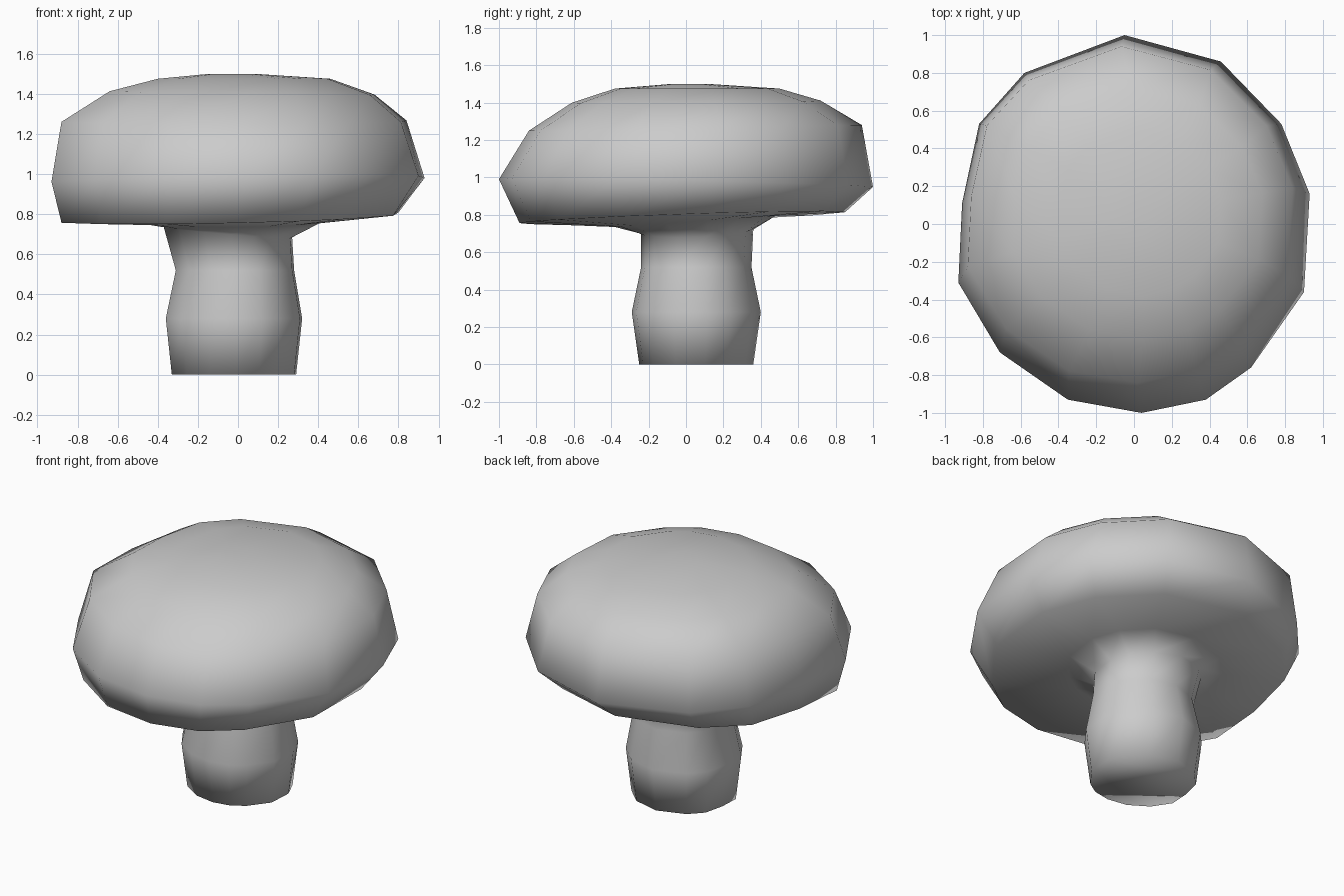
import bpy, bmesh

cube = bpy.data.objects.get("Cube")
if cube:
    bpy.data.objects.remove(cube, do_unlink=True)

grey = bpy.data.materials.new("plain_grey")
grey.use_nodes = True
grey.diffuse_color = (0.6, 0.6, 0.6, 1)
grey.node_tree.nodes["Principled BSDF"].inputs["Base Color"].default_value = (0.6, 0.6, 0.6, 1)

# Irregular rim of the cap, seen from above
RIM = [(-0.05, 1.0), (-0.58, 0.80), (-0.82, 0.53), (-0.91, 0.11), (-0.93, -0.31),
       (-0.71, -0.68), (-0.35, -0.93), (0.04, -1.0), (0.38, -0.93), (0.62, -0.76),
       (0.90, -0.36), (0.93, 0.16), (0.78, 0.53), (0.46, 0.86)]

# Rings from the foot up and over the cap: x min, x max, y min, y max, z, tilt in x, tilt in y
RINGS = [
    (-0.33, 0.29, -0.25, 0.36, 0.00, 0, 0),           # foot
    (-0.36, 0.32, -0.29, 0.40, 0.28, 0, 0),           # stem bulge
    (-0.31, 0.28, -0.24, 0.35, 0.52, 0, 0),           # stem waist
    (-0.37, 0.27, -0.24, 0.36, 0.71, -0.03, 0.01),    # neck
    (-0.50, 0.42, -0.38, 0.48, 0.765, 0.0, 0.03),     # flare into the cap
    (-0.88, 0.80, -0.89, 0.85, 0.785, 0.02, 0.03),    # lower rim
    (-0.93, 0.93, -1.00, 1.00, 0.97, 0.015, -0.02),   # widest line
    (-0.88, 0.84, -0.84, 0.94, 1.265, 0, 0.015),      # shoulder
    (-0.64, 0.68, -0.61, 0.72, 1.405, -0.01, 0.005),
    (-0.40, 0.46, -0.38, 0.50, 1.475, 0, 0),
    (-0.14, 0.08, -0.08, 0.12, 1.50, 0, 0),           # crown
]


def add_ring(bm, x0, x1, y0, y1, z, tilt_x, tilt_y):
    cx, cy, hx, hy = (x0 + x1) / 2, (y0 + y1) / 2, (x1 - x0) / 2, (y1 - y0) / 2
    return [bm.verts.new((cx + hx * x / 0.93, cy + hy * y, z + tilt_x * x + tilt_y * y))
            for x, y in RIM]


# Mushroom: one continuous skin of stem and cap
bm = bmesh.new()
rings = [add_ring(bm, *r) for r in RINGS]
n = len(RIM)
for low, high in zip(rings, rings[1:]):
    for i in range(n):
        j = (i + 1) % n
        bm.faces.new((low[i], low[j], high[j], high[i]))
bm.faces.new(rings[0])
bm.faces.new(rings[-1])
bmesh.ops.recalc_face_normals(bm, faces=bm.faces[:])
for face in bm.faces:
    face.smooth = True

mesh = bpy.data.meshes.new("mushroom")
bm.to_mesh(mesh)
bm.free()
mesh.materials.append(grey)
mushroom = bpy.data.objects.new("mushroom", mesh)
bpy.context.collection.objects.link(mushroom)
